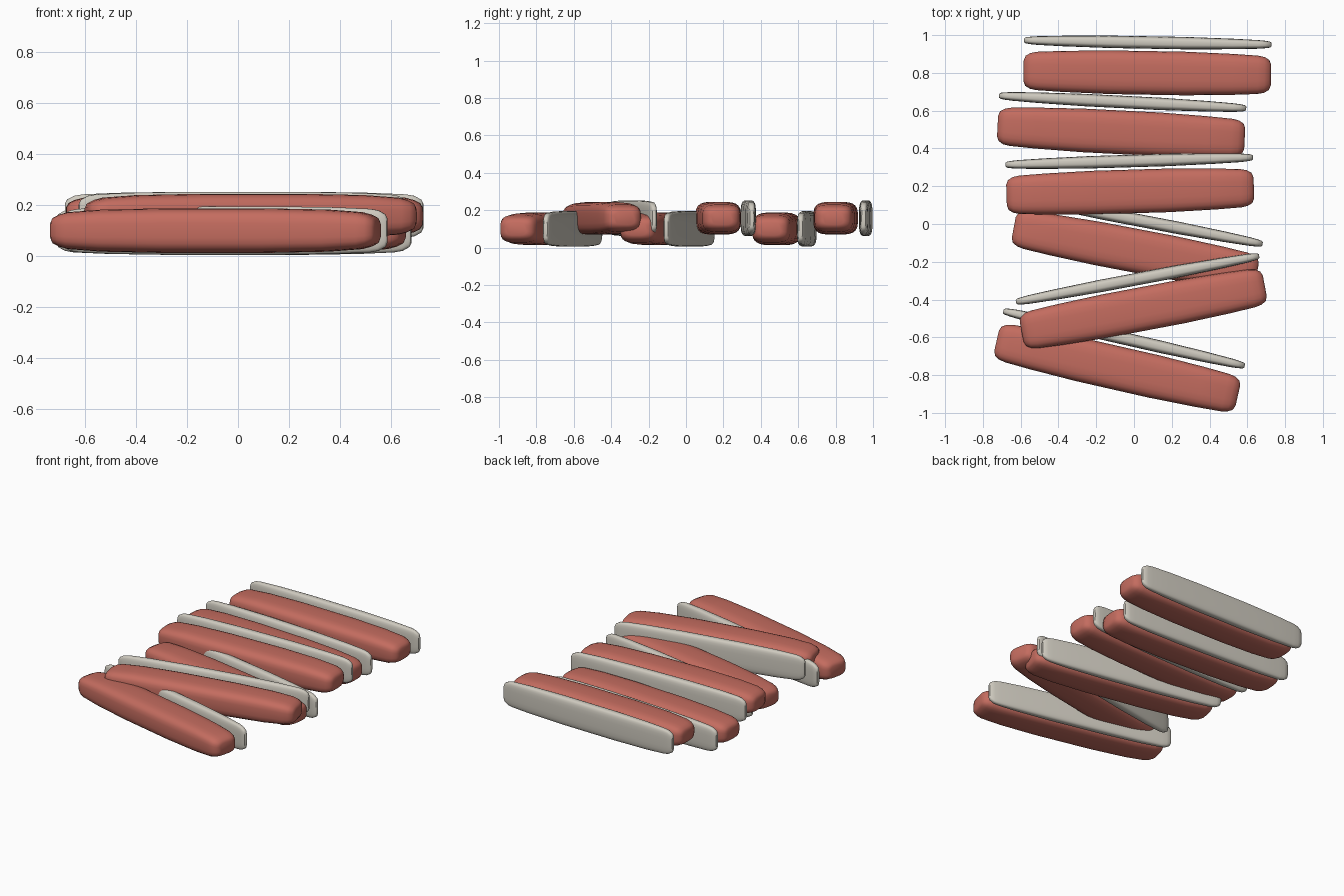
import bpy, bmesh
from math import sin, cos, pi, radians, copysign

cube = bpy.data.objects.get("Cube")
if cube:
    bpy.data.objects.remove(cube, do_unlink=True)


def make_material(name, rgb):
    mat = bpy.data.materials.new(name)
    mat.use_nodes = True
    mat.diffuse_color = (*rgb, 1)
    bsdf = next(n for n in mat.node_tree.nodes if n.type == 'BSDF_PRINCIPLED')
    bsdf.inputs["Base Color"].default_value = (*rgb, 1)
    return mat


red = make_material("meat red", (0.55, 0.15, 0.115))
pale = make_material("fat grey", (0.62, 0.59, 0.52))

SIDES = 24


def section_point(i, power):
    """Point on a rounded-rectangle (superellipse) cross-section."""
    a = 2 * pi * (i + 0.5) / SIDES
    c, s = cos(a), sin(a)
    return (copysign(abs(c) ** (2 / power), c), copysign(abs(s) ** (2 / power), s))


def make_slab(name, mat, stations, power, location, angle):
    """Loft rounded sections along x; stations are (x, half width, half height)."""
    bm = bmesh.new()
    mirrored = [(-x, w, h) for x, w, h in stations] + [s for s in reversed(stations)]
    rings = []
    for x, w, h in mirrored:
        points = [section_point(i, power) for i in range(SIDES)]
        rings.append([bm.verts.new((x, w * p, h * q)) for p, q in points])
    for a, b in zip(rings, rings[1:]):
        for i in range(SIDES):
            j = (i + 1) % SIDES
            bm.faces.new((a[i], a[j], b[j], b[i]))
    bm.faces.new(rings[0])
    bm.faces.new(rings[-1])
    bmesh.ops.recalc_face_normals(bm, faces=bm.faces)
    mesh = bpy.data.meshes.new(name)
    bm.to_mesh(mesh)
    bm.free()
    mesh.materials.append(mat)
    obj = bpy.data.objects.new(name, mesh)
    bpy.context.collection.objects.link(obj)
    obj.location = location
    obj.rotation_euler.z = radians(angle)
    bpy.ops.object.select_all(action='DESELECT')
    obj.select_set(True)
    bpy.context.view_layer.objects.active = obj
    bpy.ops.object.shade_smooth_by_angle(angle=radians(40))


# Half profiles from the tip to the middle
meat_profile = [(0.655, 0.055, 0.035), (0.645, 0.08, 0.052), (0.62, 0.095, 0.064),
                (0.585, 0.102, 0.073), (0.45, 0.109, 0.083), (0.2, 0.116, 0.088)]
fat_profile = [(0.655, 0.010, 0.05), (0.647, 0.016, 0.065), (0.62, 0.020, 0.08),
               (0.585, 0.023, 0.086), (0.45, 0.028, 0.092), (0.2, 0.033, 0.096)]

# Slices from back to front: fat centre x, y and turn; alternately high and low
slices = [(0.073, 0.961, -1.0), (-0.06, 0.646, -2.9), (-0.025, 0.333, 1.7),
          (0.037, 0.017, -10.8), (0.019, -0.291, 10.7), (-0.053, -0.606, -12.8)]
GAP = 0.161

for n, (x, y, turn) in enumerate(slices, 1):
    z = 0.157 if n % 2 else 0.1
    t = radians(turn)
    make_slab(f"fat_strip_{n}", pale, fat_profile, 3.6, (x, y, z), turn)
    make_slab(f"meat_slice_{n}", red, meat_profile, 3.6,
              (x + GAP * sin(t), y - GAP * cos(t), z), turn)
